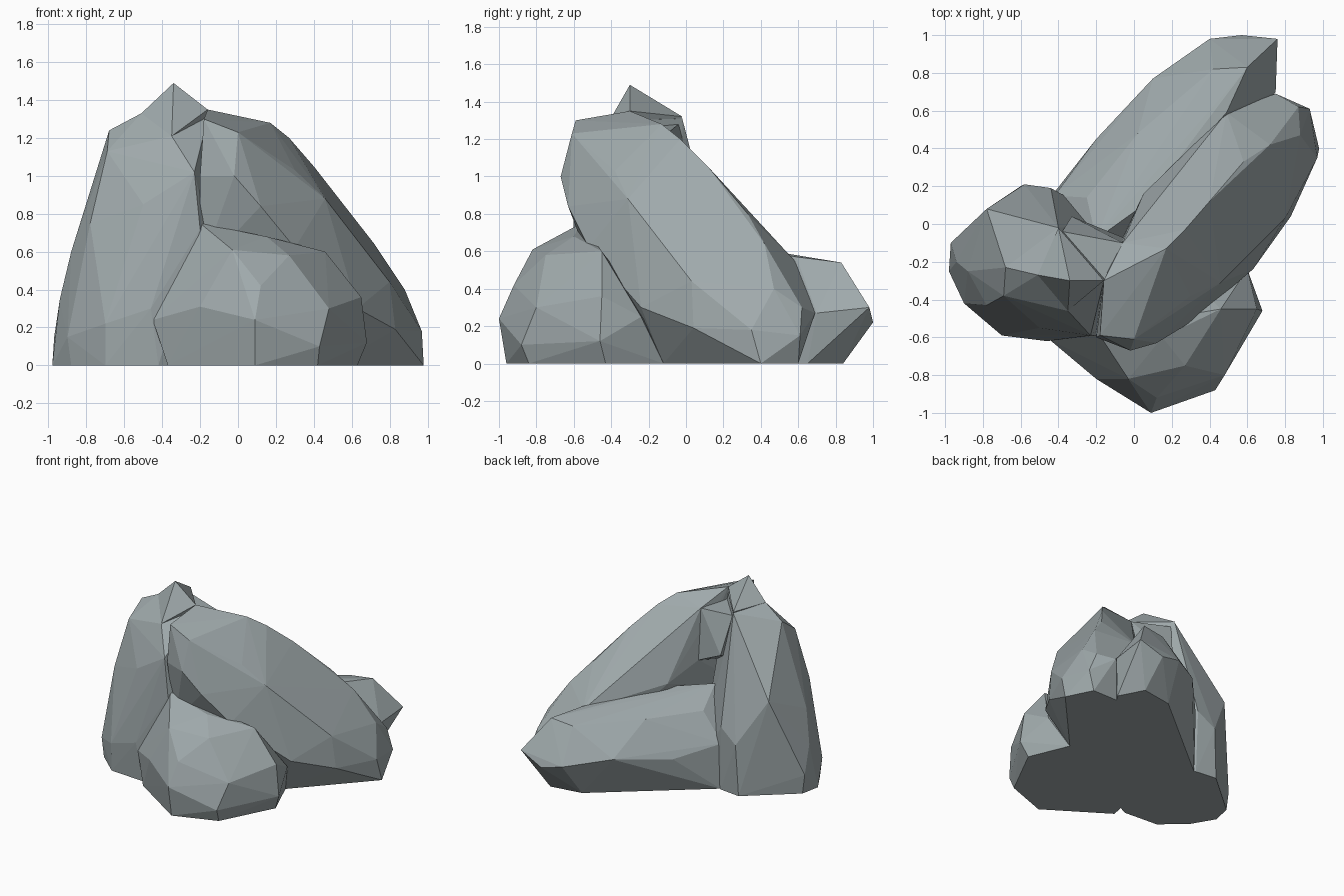
import bpy
import bmesh

default_cube = bpy.data.objects.get("Cube")
if default_cube:
    bpy.data.objects.remove(default_cube, do_unlink=True)


def make_material(name, colour):
    material = bpy.data.materials.new(name)
    material.use_nodes = True
    material.diffuse_color = colour
    shader = material.node_tree.nodes["Principled BSDF"]
    shader.inputs["Base Color"].default_value = colour
    shader.inputs["Roughness"].default_value = 0.9
    return material


stone_grey = make_material("stone_grey", (0.35, 0.4, 0.41, 1))


def chisel_rock(name, crown, flank, footprint):
    """Wrap a faceted convex boulder around its chiselled corners."""
    mesh_builder = bmesh.new()
    ground_corners = [(x, y, 0) for x, y in footprint]
    for corner in crown + flank + ground_corners:
        mesh_builder.verts.new(corner)
    hull = bmesh.ops.convex_hull(mesh_builder, input=mesh_builder.verts[:])
    leftovers = set(hull["geom_interior"]) | set(hull["geom_unused"])
    inner_corners = [item for item in leftovers
                     if isinstance(item, bmesh.types.BMVert)]
    bmesh.ops.delete(mesh_builder, geom=inner_corners, context="VERTS")
    bmesh.ops.recalc_face_normals(mesh_builder, faces=mesh_builder.faces[:])
    for face in mesh_builder.faces:
        face.smooth = False
    mesh = bpy.data.meshes.new(name)
    mesh_builder.to_mesh(mesh)
    mesh_builder.free()
    mesh.materials.append(stone_grey)
    rock = bpy.data.objects.new(name, mesh)
    bpy.context.scene.collection.objects.link(rock)
    return rock


# Tall upright rock that carries the pointed crown
chisel_rock(
    "tall_rock",
    crown=[(-.51, -.27, 1.33), (-.68, -.23, 1.24), (-.69, -.38, 1.13),
           (-.4, -.02, 1.31), (-.35, -.46, 1.21), (-.16, -.3, 1.3)],
    flank=[(-.78, .08, .75), (-.88, -.25, .6), (-.94, -.2, .35),
           (-.97, -.1, .15), (-.58, .21, .4), (-.44, .19, .5),
           (-.78, -.43, .75), (-.65, -.53, .55), (-.7, -.59, .22),
           (-.9, -.42, .15), (-.46, -.62, .3), (-.5, -.55, .85),
           (-.23, -.59, 1.02), (-.2, -.59, .72)],
    footprint=[(-.98, -.25), (-.95, -.1), (-.6, .2), (-.43, .18),
               (-.7, -.58), (-.88, -.42), (-.42, -.6), (0, -.4),
               (-.1, 0)],
)

# Small spike on top of the tall rock
chisel_rock(
    "crown_spike",
    crown=[(-.34, -.3, 1.49)],
    flank=[(-.16, -.3, 1.35), (-.35, -.46, 1.21), (-.51, -.27, 1.33),
           (-.4, -.02, 1.32), (-.3, -.25, .9)],
    footprint=[],
)

# Long slab that leans from the crown down to the far corner
chisel_rock(
    "leaning_slab",
    crown=[(-.18, -.59, 1.3), (-.16, -.3, 1.35), (0, -.61, 1.23),
           (.17, -.13, 1.28), (.27, -.03, 1.2), (-.06, -.1, 1.23),
           (.18, .08, 1.02), (.4, .12, 1.05), (.3, -.38, 1.03)],
    flank=[(-.02, -.67, 1), (-.2, -.6, 1), (.12, -.63, .84),
           (.3, -.52, .62), (-.06, -.07, .83), (.05, .16, .7),
           (.48, .38, .69), (.49, .59, .54), (.46, -.31, .88),
           (.56, -.21, .7), (.8, .03, .44), (.58, .33, .8),
           (.72, .42, .64), (.88, .47, .4), (.75, .69, .27),
           (.87, .62, .3), (.93, .61, .15), (.97, .35, .18),
           (.83, .04, .19), (.63, -.24, .3), (-.2, -.5, .5)],
    footprint=[(.98, .4), (.88, .6), (.5, -.12), (.6, .6), (.1, -.1)],
)

# Overhang that bridges the tall rock and the slab
chisel_rock(
    "bridge_rock",
    crown=[(-.38, -.04, 1.28), (-.06, -.1, 1.23), (-.1, -.4, 1.25)],
    flank=[(-.33, .04, .98), (-.06, -.07, .83), (-.2, -.3, .8)],
    footprint=[],
)

# Round boulder resting against the front
chisel_rock(
    "front_boulder",
    crown=[(-.2, -.56, .75), (.15, -.6, .68), (.46, -.45, .6),
           (.27, -.75, .58), (-.03, -.82, .61)],
    flank=[(.12, -.92, .42), (.09, -1, .24), (.43, -.88, .1),
           (.48, -.8, .3), (.65, -.45, .36), (.68, -.46, .12),
           (.6, -.24, .25), (-.2, -.82, .31), (-.45, -.61, .24)],
    footprint=[(.09, -.96), (.42, -.84), (.63, -.43), (.5, -.12),
               (-.37, -.66), (-.3, -.3), (0, 0)],
)

# Low ledge stretched along the back
chisel_rock(
    "back_ledge",
    crown=[(-.25, .14, .56), (.02, .48, .55), (.42, .82, .52),
           (.6, .83, .54), (.49, .59, .57), (.05, .1, .66),
           (-.2, -.08, .68)],
    flank=[(-.42, .15, .35), (-.33, .27, .28), (-.2, .45, .28),
           (.1, .77, .32), (.4, .98, .26), (.57, 1, .22),
           (.76, .98, .3), (.75, .7, .27)],
    footprint=[(-.42, .17), (-.28, .26), (0, .5), (.35, .8), (.6, .84),
               (.7, .65), (.2, -.1), (-.2, -.2)],
)
